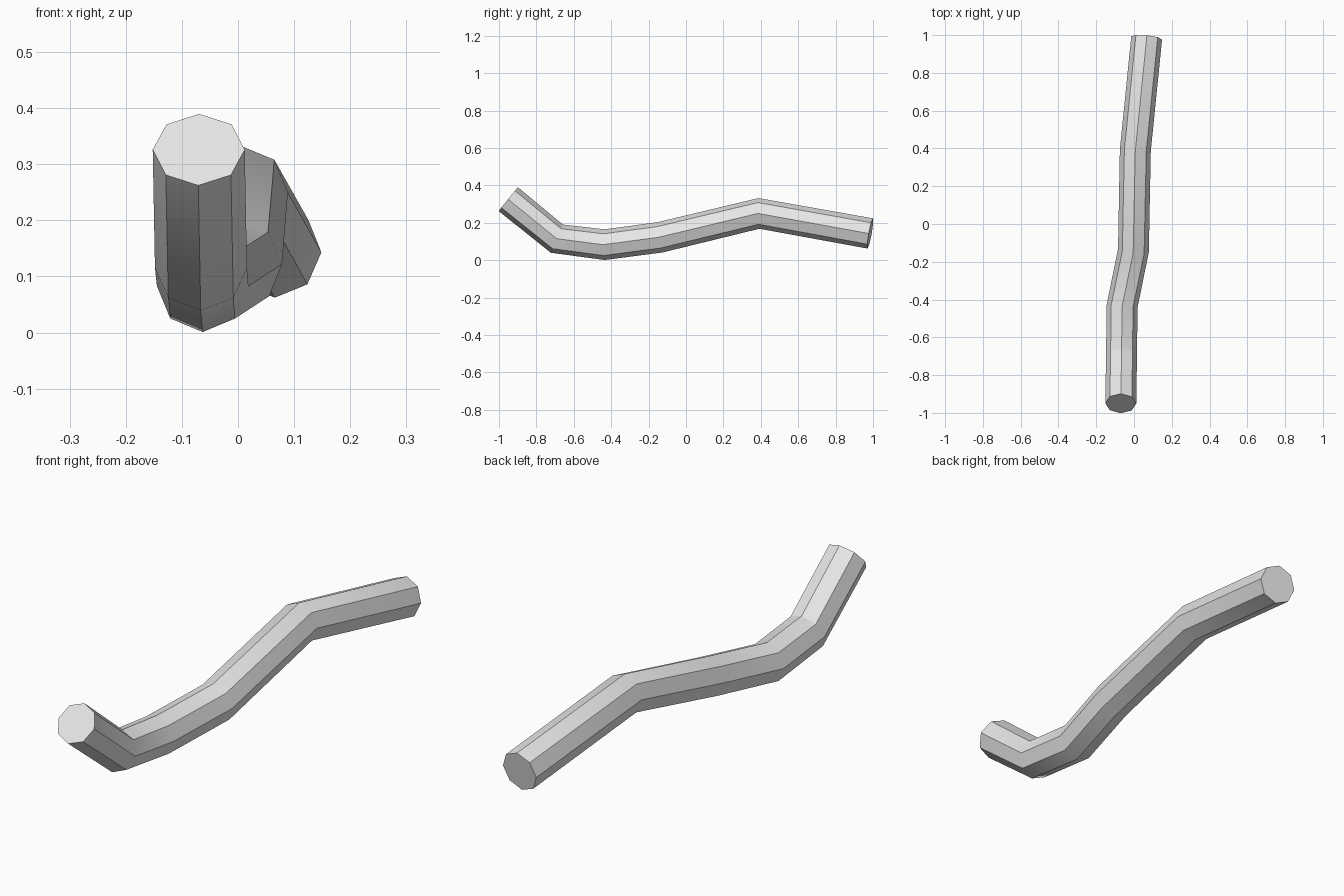
import bpy
import bmesh
import math
from mathutils import Vector

cube = bpy.data.objects.get("Cube")
if cube:
    bpy.data.objects.remove(cube, do_unlink=True)

RADIUS = 0.082
SIDES = 8

# Centre line of the bent pipe, front to back
path = [Vector(p) for p in (
    (-0.07, -0.95, 0.326),
    (-0.066, -0.69, 0.115),
    (-0.063, -0.435, 0.083),
    (-0.003, -0.14, 0.122),
    (0.007, 0.39, 0.25),
    (0.067, 0.985, 0.143),
)]

# Plain grey material
grey = bpy.data.materials.new("plain grey")
grey.use_nodes = True
colour = (0.8, 0.8, 0.8, 1)
grey.diffuse_color = colour
grey.node_tree.nodes["Principled BSDF"].inputs["Base Color"].default_value = colour


def ring(bm, i):
    """Octagonal section, facing along the average of the adjoining segments."""
    steps = [(b - a).normalized() for a, b in zip(path, path[1:])]
    along = (steps[max(i - 1, 0)] + steps[min(i, len(steps) - 1)]).normalized()
    side = along.cross(Vector((0, 0, 1))).normalized()
    up = side.cross(along)
    angles = [math.tau * k / SIDES for k in range(SIDES)]
    return [bm.verts.new(path[i] + RADIUS * (side * math.cos(a) + up * math.sin(a)))
            for a in angles]


# Pipe walls and flat end caps
bm = bmesh.new()
rings = [ring(bm, i) for i in range(len(path))]
for a, b in zip(rings, rings[1:]):
    for k in range(SIDES):
        n = (k + 1) % SIDES
        bm.faces.new((a[k], a[n], b[n], b[k]))
bm.faces.new(rings[0])
bm.faces.new(rings[-1])
bmesh.ops.recalc_face_normals(bm, faces=bm.faces)

mesh = bpy.data.meshes.new("bent_pipe")
bm.to_mesh(mesh)
bm.free()
mesh.materials.append(grey)
pipe = bpy.data.objects.new("bent_pipe", mesh)
bpy.context.collection.objects.link(pipe)

# Soft bends, crisp lengthwise edges
bpy.ops.object.select_all(action="DESELECT")
pipe.select_set(True)
bpy.context.view_layer.objects.active = pipe
bpy.ops.object.shade_smooth_by_angle(angle=math.radians(30))
